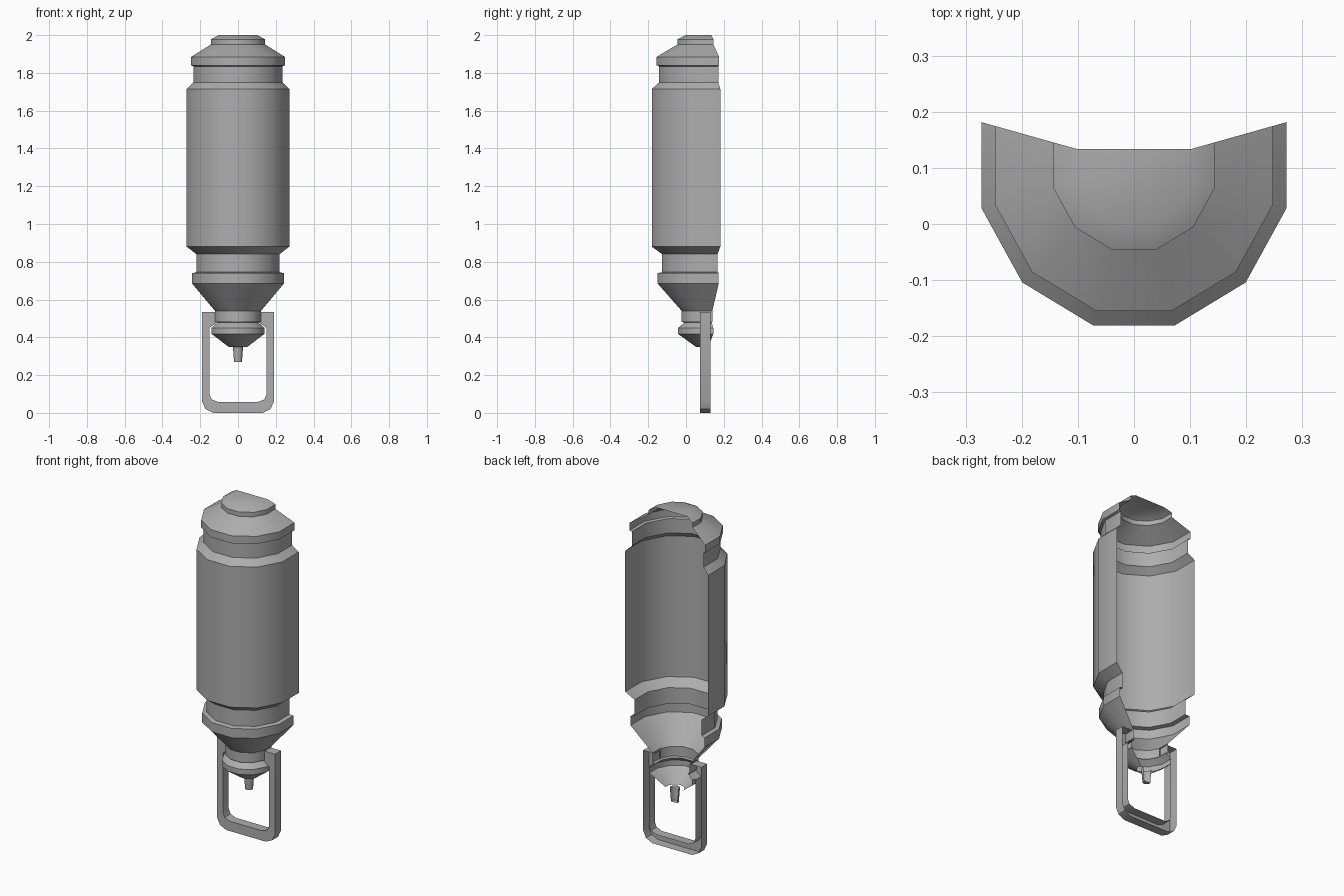
import bpy, bmesh, math

if "Cube" in bpy.data.objects:
    bpy.data.objects.remove(bpy.data.objects["Cube"])

AXIS_Y = 0.105    # lathe axis of the half shells
DEPTH = 1.05      # slight stretch front to back

grey = bpy.data.materials.new("dark_grey")
grey.diffuse_color = (0.42, 0.42, 0.42, 1)
grey.use_nodes = True
grey.node_tree.nodes["Principled BSDF"].inputs["Base Color"].default_value = grey.diffuse_color


def finish(name, bm):
    mesh = bpy.data.meshes.new(name)
    bm.to_mesh(mesh)
    bm.free()
    mesh.materials.append(grey)
    ob = bpy.data.objects.new(name, mesh)
    bpy.context.collection.objects.link(ob)
    bpy.ops.object.select_all(action='DESELECT')
    ob.select_set(True)
    bpy.context.view_layer.objects.active = ob
    bpy.ops.object.shade_smooth_by_angle(angle=math.radians(32))
    return ob


def strip(bm, rows):
    """Skin consecutive rows of vertices with quads."""
    for a, b in zip(rows, rows[1:]):
        for i in range(len(a) - 1):
            bm.faces.new((a[i], b[i], b[i + 1], a[i + 1]))


def half_shell(name, profile, cap_top=False, cap_bottom=False):
    """Seven facets of a twelve-sided lathe, open at the back.
    Profile runs top to bottom as (half width, z)."""
    bm = bmesh.new()
    rows = []
    for w, z in profile:
        r = w / math.cos(math.radians(15))
        ring = []
        for k in range(8):
            a = math.radians(165 + 30 * k)
            ring.append(bm.verts.new((r * math.cos(a),
                                      AXIS_Y + DEPTH * r * math.sin(a), z)))
        rows.append(ring)
    strip(bm, rows)
    if cap_top:
        bm.faces.new(rows[0])
    if cap_bottom:
        bm.faces.new(rows[-1][::-1])
    return finish(name, bm)


# Main body: cap, collars, barrel and funnel
half_shell("body_shell", [
    (0.102, 2.0), (0.144, 1.977), (0.144, 1.95), (0.248, 1.885), (0.248, 1.84),
    (0.235, 1.835), (0.235, 1.75), (0.272, 1.715), (0.272, 0.88),
    (0.22, 0.84), (0.22, 0.745), (0.243, 0.74), (0.243, 0.685),
    (0.122, 0.54)], cap_top=True)

# Neck, lower ring and cone
half_shell("neck_and_cone", [
    (0.122, 0.54), (0.122, 0.482), (0.108, 0.478), (0.14, 0.45),
    (0.14, 0.418), (0.05, 0.35)])

# Small pin at the tip
half_shell("tip_pin", [(0.027, 0.355), (0.021, 0.27)], cap_bottom=True)

# Pull handle: U-section frame, open at the back
outer = [(0.115, 0.535), (0.19, 0.535), (0.19, 0.06), (0.172, 0.02), (0.13, 0.0)]
inner = [(0.115, 0.475), (0.152, 0.45), (0.152, 0.10), (0.14, 0.072), (0.105, 0.058)]
bm = bmesh.new()
pairs = list(zip(outer, inner))
pairs += [((-o[0], o[1]), (-i[0], i[1])) for o, i in reversed(pairs)]
rows = []
for o, i in pairs:
    section = [(o, 0.13), (o, 0.075), (i, 0.075), (i, 0.13)]
    rows.append([bm.verts.new((p[0], y, p[1])) for p, y in section])
strip(bm, rows)
bm.normal_update()
front = [f for f in bm.faces if abs(f.normal.y) > 0.9]
if front[0].normal.y > 0:
    bmesh.ops.reverse_faces(bm, faces=bm.faces[:])
finish("pull_handle", bm)
